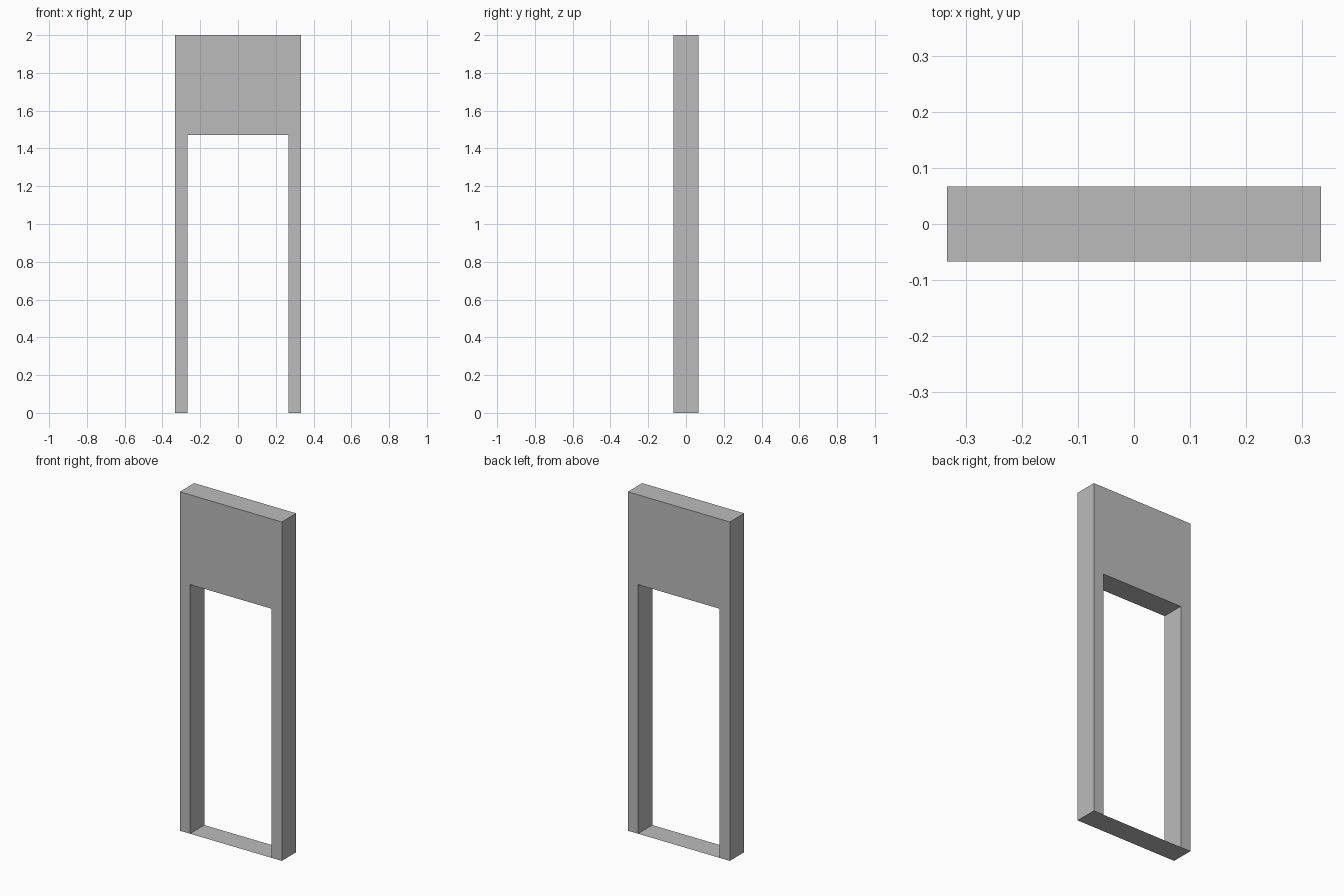
import bpy
import bmesh

if "Cube" in bpy.data.objects:
    bpy.data.objects.remove(bpy.data.objects["Cube"], do_unlink=True)

HALF_W, HALF_D, HEIGHT = 0.333, 0.0667, 2.0
OPEN_W, OPEN_H = 0.267, 1.47

grey = bpy.data.materials.new("plain_grey")
grey.use_nodes = True
grey.diffuse_color = (0.5, 0.5, 0.5, 1)
grey.node_tree.nodes["Principled BSDF"].inputs["Base Color"].default_value = grey.diffuse_color


def add_object(name, bm):
    mesh = bpy.data.meshes.new(name)
    bm.to_mesh(mesh)
    bm.free()
    mesh.materials.append(grey)
    obj = bpy.data.objects.new(name, mesh)
    bpy.context.collection.objects.link(obj)
    return obj


# Door surround: half of the arch outline, mirrored, then extruded in depth
half = [(OPEN_W, OPEN_H), (OPEN_W, 0), (HALF_W, 0), (HALF_W, HEIGHT)]
outline = half + [(-x, z) for x, z in reversed(half)]
bm = bmesh.new()
front = bm.faces.new([bm.verts.new((x, -HALF_D, z)) for x, z in outline])
grown = bmesh.ops.extrude_face_region(bm, geom=[front], use_keep_orig=True)
moved = [v for v in grown["geom"] if isinstance(v, bmesh.types.BMVert)]
bmesh.ops.translate(bm, verts=moved, vec=(0, 2 * HALF_D, 0))
bmesh.ops.recalc_face_normals(bm, faces=bm.faces)
add_object("door_surround", bm)

# Threshold: a flat sheet on the ground between the jambs
bm = bmesh.new()
corners = [(-OPEN_W, -HALF_D), (OPEN_W, -HALF_D), (OPEN_W, HALF_D), (-OPEN_W, HALF_D)]
bm.faces.new([bm.verts.new((x, y, 0)) for x, y in corners])
add_object("threshold", bm)
